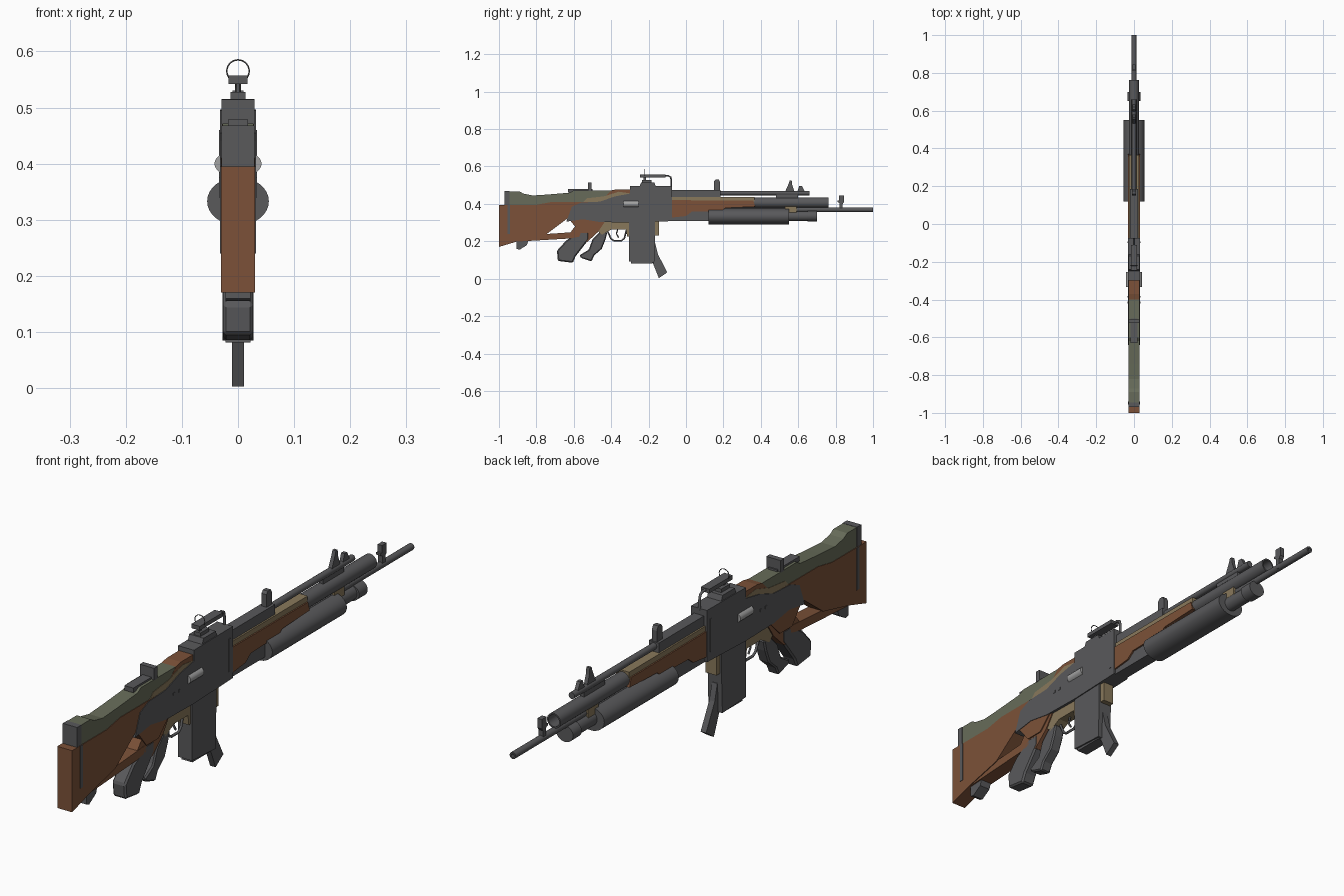
import bpy, bmesh, math
from mathutils import Vector

if "Cube" in bpy.data.objects:
    bpy.data.objects.remove(bpy.data.objects["Cube"])


def material(name, rgb):
    m = bpy.data.materials.new(name)
    m.diffuse_color = (*rgb, 1)
    m.use_nodes = True
    m.node_tree.nodes["Principled BSDF"].inputs["Base Color"].default_value = m.diffuse_color
    return m


GREY = material("gunmetal grey", (0.10, 0.10, 0.105))
BROWN = material("wood brown", (0.20, 0.083, 0.040))
GREEN = material("olive green", (0.135, 0.148, 0.100))
TAN = material("dull tan", (0.25, 0.19, 0.105))
LIGHT = material("light steel", (0.36, 0.36, 0.36))


def finish(name, bm, mat, smooth=False):
    bmesh.ops.recalc_face_normals(bm, faces=bm.faces)
    me = bpy.data.meshes.new(name)
    bm.to_mesh(me)
    bm.free()
    me.materials.append(mat)
    ob = bpy.data.objects.new(name, me)
    bpy.context.collection.objects.link(ob)
    if smooth:
        bpy.ops.object.select_all(action='DESELECT')
        ob.select_set(True)
        bpy.context.view_layer.objects.active = ob
        bpy.ops.object.shade_smooth_by_angle(angle=math.radians(35))
    return ob


def slab(name, pts, half, mat, bevel=0, x=0):
    """Side profile (y, z) extruded across x."""
    bm = bmesh.new()
    f = bm.faces.new([bm.verts.new((x - half, y, z)) for y, z in pts])
    r = bmesh.ops.extrude_face_region(bm, geom=[f])
    vs = [v for v in r['geom'] if isinstance(v, bmesh.types.BMVert)]
    bmesh.ops.translate(bm, vec=(2 * half, 0, 0), verts=vs)
    ob = finish(name, bm, mat)
    if bevel:
        b = ob.modifiers.new("chamfer", 'BEVEL')
        b.width, b.segments = bevel, 1
    return ob


def box(name, y0, y1, z0, z1, half, mat, x=0):
    return slab(name, [(y0, z0), (y1, z0), (y1, z1), (y0, z1)], half, mat, 0, x)


def tube(name, y0, y1, z, rx, rz, mat, bore=0, sides=28):
    """Cylinder along y, with an optional bore sunk into the muzzle end."""
    bm = bmesh.new()
    rings = [(y0, 1), (y1, 1)] + ([(y1, bore), (y1 - 0.06, bore)] if bore else [])
    loops = []
    for y, s in rings:
        loops.append([bm.verts.new((rx * s * math.cos(a), y, z + rz * s * math.sin(a)))
                      for a in (2 * math.pi * i / sides for i in range(sides))])
    for a, b in zip(loops, loops[1:]):
        for i in range(sides):
            j = (i + 1) % sides
            bm.faces.new((a[i], a[j], b[j], b[i]))
    bm.faces.new(loops[0])
    bm.faces.new(loops[-1])
    return finish(name, bm, mat, True)


def wire(name, pts, r, mat, cyclic=False):
    cu = bpy.data.curves.new(name, 'CURVE')
    cu.dimensions = '3D'
    cu.bevel_depth, cu.bevel_resolution = r, 1
    sp = cu.splines.new('POLY')
    sp.points.add(len(pts) - 1)
    for p, c in zip(sp.points, pts):
        p.co = (*c, 1)
    sp.use_cyclic_u = cyclic
    cu.materials.append(mat)
    ob = bpy.data.objects.new(name, cu)
    bpy.context.collection.objects.link(ob)


# Stock with open thumbhole
slab("stock", [(-1, .17), (-.90, .20), (-.75, .235), (-.63, .325), (-.57, .25), (-.50, .25),
               (-.44, .31), (-.5, .41), (-.72, .41), (-.8, .395), (-1, .395)], .030, BROWN)
slab("stock_lower_bar", [(-.91, .198), (-.74, .208), (-.62, .215), (-.57, .225),
                         (-.56, .252), (-.76, .238)], .027, BROWN)
slab("grip_neck", [(-.62, .245), (-.60, .205), (-.53, .195), (-.47, .25), (-.43, .31), (-.57, .31)],
     .026, BROWN)
slab("stock_foot", [(-.905, .16), (-.89, .155), (-.85, .18), (-.84, .215), (-.905, .215)], .022, GREY)
box("butt_cap", -.97, -.945, .38, .468, .029, GREY)
for s in (-1, 1):
    slab("butt_side_strip", [(-.955, .24), (-.94, .24), (-.94, .395), (-.955, .395)], .002, GREY, 0, s * .030)

# Camouflaged top cover
slab("cheek_rest", [(-.945, .39), (-.945, .467), (-.89, .467), (-.87, .455), (-.82, .445), (-.74, .45),
                    (-.62, .46), (-.60, .472), (-.38, .472), (-.42, .40), (-.8, .39)], .028, GREEN)
slab("cover_brown_patch", [(-.44, .43), (-.40, .472), (-.37, .478), (-.29, .478), (-.29, .43)], .0285, BROWN)
slab("cover_tan_patch", [(-.56, .40), (-.53, .43), (-.44, .44), (-.36, .465), (-.29, .455), (-.29, .40)],
     .0295, TAN)

# Receiver
slab("receiver", [(-.64, .305), (-.61, .385), (-.56, .407), (-.46, .412), (-.38, .44), (-.30, .455),
                  (-.30, .495), (-.075, .497), (-.075, .308), (-.3, .30), (-.46, .303), (-.55, .318)],
     .032, GREY)
tube("ejection_port_drum", -.333, -.255, .40, .042, .024, LIGHT)
for s in (-1, 1):
    box("receiver_seam", -.10, -.092, .34, .46, .002, GREY, s * .032)
    for y in (-.42, -.39):
        box("receiver_pin", y, y + .01, .375, .385, .002, GREY, s * .032)
box("top_rail", -.63, -.50, .462, .479, .018, GREY)
box("rear_sight_plate", -.525, -.505, .47, .514, .029, GREY)

# Trigger group
slab("trigger_housing", [(-.49, .27), (-.45, .235), (-.40, .262), (-.32, .262), (-.315, .225),
                         (-.29, .225), (-.29, .31), (-.46, .31)], .022, TAN)
box("magazine_front_lip", -.175, -.145, .23, .31, .022, TAN)
wire("trigger_guard", [(0, -.42, .255), (0, -.40, .212), (0, -.385, .204), (0, -.345, .204),
                       (0, -.33, .215), (0, -.318, .26)], .005, GREY)
wire("trigger", [(0, -.365, .265), (0, -.372, .24), (0, -.36, .22)], .004, GREY)

# Grips
slab("rear_grip", [(-.57, .25), (-.64, .205), (-.69, .15), (-.685, .095), (-.605, .085),
                   (-.59, .12), (-.52, .21), (-.52, .25)], .027, GREY, .006)
slab("front_grip", [(-.46, .25), (-.50, .21), (-.52, .155), (-.57, .125), (-.56, .11), (-.505, .093),
                    (-.49, .125), (-.45, .16), (-.43, .21), (-.42, .25)], .022, GREY, .005)

# Magazine and hooked front clip
slab("magazine", [(-.305, .31), (-.305, .092), (-.17, .085), (-.165, .23), (-.165, .31)], .028, GREY)
box("magazine_base", -.295, -.18, .081, .095, .022, GREY)
slab("front_clip", [(-.19, .20), (-.18, .09), (-.145, .003), (-.10, .034), (-.15, .13), (-.165, .19)],
     .011, GREY)

# Handguard
slab("handguard", [(-.09, .325), (-.09, .42), (.36, .418), (.37, .385), (.21, .378), (.19, .362),
                   (.03, .358), (.0, .335)], .031, BROWN)
box("handguard_tan_strip", -.08, .365, .412, .438, .026, TAN)
slab("lower_receiver_beam", [(-.09, .308), (.14, .308), (.14, .37), (-.09, .37)], .025, GREY)
box("tan_collar", .53, .59, .352, .386, .018, TAN)

# Barrels and tubes
tube("thick_barrel", .20, .763, .406, .027, .027, GREY, bore=.8)
tube("thin_barrel", .05, 1.0, .369, .0125, .0125, GREY, bore=.5, sides=16)
tube("fore_grip_tube", .12, .55, .333, .055, .043, GREY, sides=32)
tube("lower_tube", .54, .66, .335, .026, .027, GREY)
tube("lower_tube_cap", .65, .70, .335, .034, .030, GREY)
box("upper_rail", -.08, .185, .434, .474, .020, GREY)
tube("upper_tube", .15, .66, .458, .012, .012, GREY, sides=16)
box("upper_tube_bracket", .48, .60, .425, .452, .008, GREY)

# Iron sights
slab("middle_sight", [(.15, .47), (.15, .52), (.158, .53), (.175, .53), (.183, .515), (.183, .47)], .010, GREY)
slab("front_sight_ramp", [(.53, .465), (.55, .51), (.555, .525), (.565, .525), (.568, .50), (.58, .465)],
     .007, GREY)
slab("front_sight_stub", [(.595, .465), (.605, .495), (.62, .495), (.635, .465)], .007, GREY)
slab("muzzle_sight", [(.82, .36), (.82, .405), (.81, .41), (.81, .418), (.818, .418), (.818, .444),
                      (.845, .444), (.845, .41), (.838, .40), (.838, .36)], .009, GREY)

# Raised reflex sight on its stalk and bent arm
slab("sight_base", [(-.25, .49), (-.24, .515), (-.17, .515), (-.16, .49)], .029, GREY)
box("sight_base_top", -.235, -.185, .51, .528, .013, GREY)
box("sight_stalk", -.226, -.214, .52, .548, .003, GREY)
box("sight_bar", -.245, -.11, .542, .557, .017, GREY)
wire("sight_arm", [(0, -.12, .55), (0, -.095, .55), (0, -.082, .543), (0, -.078, .525), (0, -.078, .49)],
     .005, GREY)
wire("sight_ring", [(.02 * math.cos(t), -.22, .565 + .02 * math.sin(t))
                    for t in (2 * math.pi * i / 24 for i in range(24))], .0015, GREY, True)
